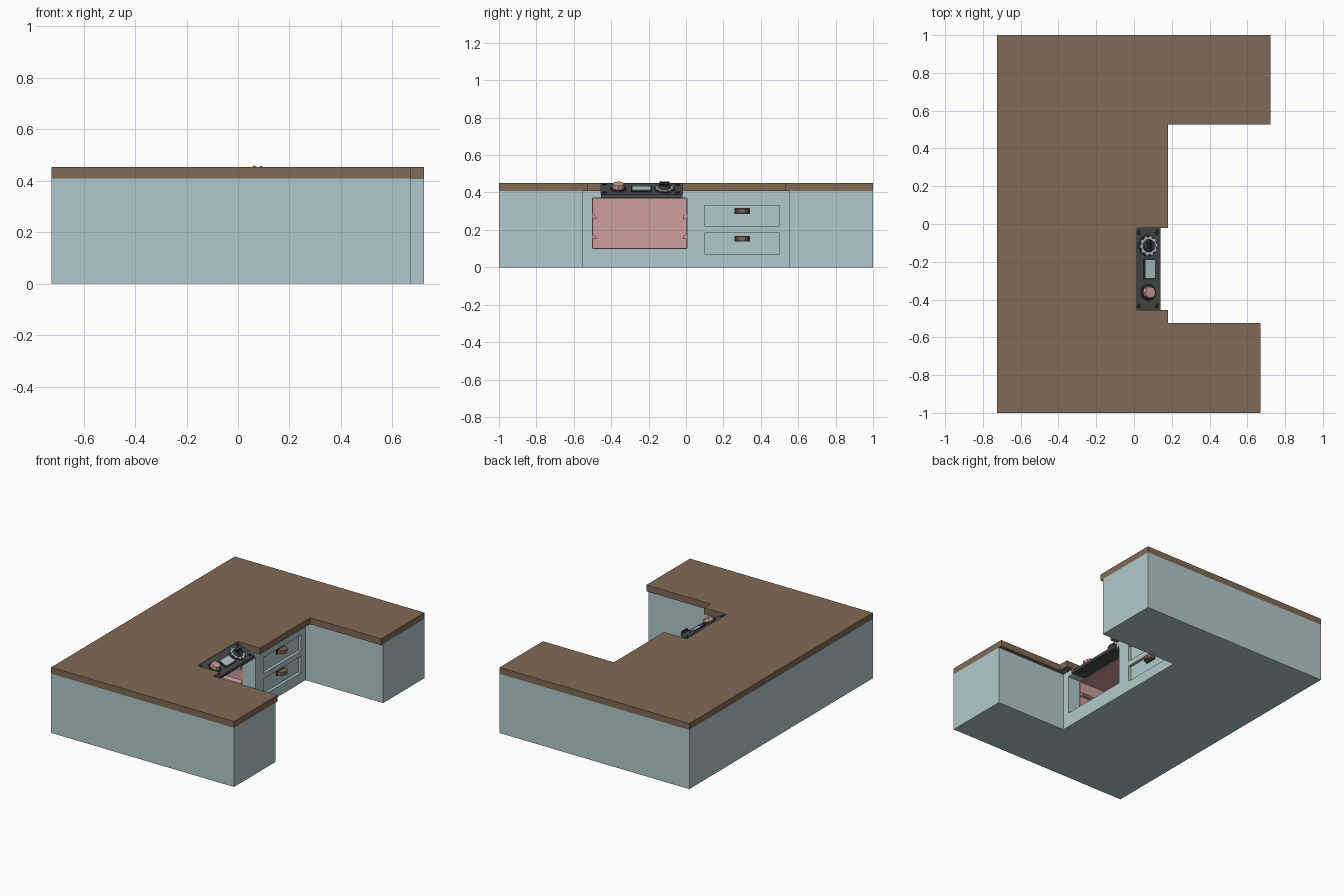
import bpy, bmesh, math
from mathutils import Matrix, Vector

if "Cube" in bpy.data.objects:
    bpy.data.objects.remove(bpy.data.objects["Cube"])


def mat(name, rgb):
    m = bpy.data.materials.new(name)
    m.diffuse_color = (*rgb, 1)
    m.use_nodes = True
    m.node_tree.nodes["Principled BSDF"].inputs["Base Color"].default_value = m.diffuse_color
    return m


TEAL = mat("pale_teal", (0.445, 0.591, 0.597))
WOOD = mat("brown_wood", (0.216, 0.144, 0.093))
PINK = mat("dusty_pink", (0.61, 0.342, 0.333))
DARK = mat("dark_grey", (0.065, 0.069, 0.072))
BLACK = mat("near_black", (0.028, 0.030, 0.032))


def finish(bm, name, m, matrix=None):
    bmesh.ops.recalc_face_normals(bm, faces=bm.faces[:])
    me = bpy.data.meshes.new(name)
    bm.to_mesh(me)
    bm.free()
    if matrix is not None:
        me.transform(matrix)
    if m:
        me.materials.append(m)
    ob = bpy.data.objects.new(name, me)
    bpy.context.collection.objects.link(ob)
    return ob


def prism(name, pts, lo, hi, m, axis="z", matrix=None):
    """Extrude a 2D outline along z (xy outline), y (xz) or x (yz)."""
    put = {"z": lambda a, b, t: (a, b, t),
           "y": lambda a, b, t: (a, t, b),
           "x": lambda a, b, t: (t, a, b)}[axis]
    bm = bmesh.new()
    low = [bm.verts.new(put(a, b, lo)) for a, b in pts]
    top = [bm.verts.new(put(a, b, hi)) for a, b in pts]
    bm.faces.new(low)
    bm.faces.new(top)
    n = len(pts)
    for i in range(n):
        j = (i + 1) % n
        bm.faces.new((low[i], low[j], top[j], top[i]))
    return finish(bm, name, m, matrix)


def box(name, x, y, z, m, matrix=None):
    return prism(name, [(x[0], y[0]), (x[1], y[0]), (x[1], y[1]), (x[0], y[1])],
                 z[0], z[1], m, "z", matrix)


def disc(name, r1, r2, z0, z1, n, m, matrix):
    bm = bmesh.new()
    bmesh.ops.create_cone(bm, cap_ends=True, segments=n, radius1=r1, radius2=r2,
                          depth=z1 - z0,
                          matrix=Matrix.Translation((0, 0, (z0 + z1) / 2)))
    return finish(bm, name, m, matrix)


def cut(ob, x, y, z):
    c = box("cutter", x, y, z, TEAL)
    c.hide_render = True
    mod = ob.modifiers.new("cut", "BOOLEAN")
    mod.operation = "DIFFERENCE"
    mod.solver = "EXACT"
    mod.object = c
    bpy.context.view_layer.objects.active = ob
    bpy.ops.object.modifier_apply(modifier=mod.name)
    bpy.data.objects.remove(c, do_unlink=True)


XL, XF, XB = -0.725, 0.67, 0.722   # left side, front arm end, back arm end
FACE = 0.13                        # middle cabinet face

# Cabinet body, U-shaped, with oven cavity, panel notch and drawer recesses
body = prism("cabinet_body", [(XL, -1), (XF, -1), (XF, -0.55), (FACE, -0.55),
                              (FACE, 0.55), (XB, 0.55), (XB, 1), (XL, 1)],
             0, 0.408, TEAL)
cut(body, (-0.40, 0.3), (-0.5, 0.005), (0.10, 0.37))
cut(body, (0.01, 0.3), (-0.455, -0.02), (0.30, 0.5))
DRAWERS = ((0.22, 0.33), (0.07, 0.183))
for z in DRAWERS:
    cut(body, (FACE - 0.02, 0.3), (0.10, 0.50), z)

# Worktop with notch for the control panel
prism("worktop", [(XL, -1), (XF, -1), (XF, -0.525), (0.18, -0.525),
                  (0.18, -0.455), (0.01, -0.455), (0.01, -0.02), (0.18, -0.02),
                  (0.18, 0.528), (XB, 0.528), (XB, 1), (XL, 1)],
      0.408, 0.452, WOOD)

# Pink oven lining, set back from the cabinet face
T = 0.003
LX = (-0.40, 0.035)
box("oven_back", (-0.40, -0.40 + T), (-0.5, 0.005), (0.10, 0.37), PINK)
box("oven_floor", LX, (-0.5, 0.005), (0.10, 0.10 + T), PINK)
box("oven_ceiling", LX, (-0.5, 0.005), (0.37 - T, 0.37), PINK)
box("oven_side_front", LX, (-0.5, -0.5 + T), (0.10, 0.37), PINK)
box("oven_side_back", LX, (0.005 - T, 0.005), (0.10, 0.37), PINK)

# Rack rails on both oven walls
for z in (0.275, 0.165):
    for wall, s in ((-0.5, 1), (0.005, -1)):
        prism("rack_rail", [(wall, z - 0.015), (wall + s * 0.024, z - 0.015),
                            (wall + s * 0.018, z + 0.002), (wall + s * 0.010, z + 0.006),
                            (wall, z + 0.020)], -0.39, 0.03, PINK, "x")

# Drawer pulls: bowed wooden grips with dark backs
for z0, z1 in DRAWERS:
    zc = (z0 + z1) / 2 + 0.026
    xb = FACE - 0.02
    prism("drawer_pull", [(xb, 0.262), (xb + 0.032, 0.268), (xb + 0.045, 0.282),
                          (xb + 0.045, 0.318), (xb + 0.032, 0.332), (xb, 0.338)],
          zc - 0.012, zc + 0.012, WOOD)
    box("pull_backplate", (xb, xb + 0.006), (0.258, 0.342), (zc - 0.015, zc + 0.015), BLACK)

# Sloping control panel
prism("control_panel", [(0.01, 0.37), (0.14, 0.37), (0.14, 0.39), (0.01, 0.449)],
      -0.455, -0.02, DARK, "y")
TILT = math.atan2(0.059, 0.13)


def on_panel(x, y):
    z = 0.449 - (x - 0.01) * math.tan(TILT)
    return Matrix.Translation((x, y, z)) @ Matrix.Rotation(TILT, 4, "Y")


# Corner screws
for x in (0.026, 0.122):
    for y in (-0.045, -0.435):
        disc("panel_screw", 0.012, 0.009, -0.002, 0.006, 8, BLACK, on_panel(x, y))

# Display with dark frame
M = on_panel(0.082, -0.238)
box("display_frame", (-0.034, 0.034), (-0.056, 0.056), (-0.002, 0.005), BLACK, M)
box("display_screen", (-0.026, 0.028), (-0.048, 0.048), (0, 0.008), TEAL, M)

# Pink push button
M = on_panel(0.075, -0.362)
disc("button_ring", 0.044, 0.040, -0.002, 0.008, 12, BLACK, M)
disc("button_cap", 0.036, 0.030, 0.0, 0.030, 8, PINK, M)

# Dial with toothed teal ring and ridged grip
M = on_panel(0.075, -0.115)
disc("dial_base", 0.057, 0.055, -0.002, 0.004, 20, BLACK, M)
N = 40
ring = []
for i in range(N):
    r = 0.052 if i % 4 < 2 else 0.044
    a = 2 * math.pi * i / N
    ring.append((r * math.cos(a), r * math.sin(a)))
prism("dial_ring", ring, 0.0, 0.008, TEAL, "z", M)
disc("dial_knob", 0.036, 0.031, 0.0, 0.026, 16, DARK, M)
for i in (-1, 0, 1):
    w = 0.028 if i == 0 else 0.022
    box("dial_ridge", (i * 0.014 - 0.004, i * 0.014 + 0.004), (-w, w),
        (0.02, 0.040 if i == 0 else 0.030), BLACK, M)
